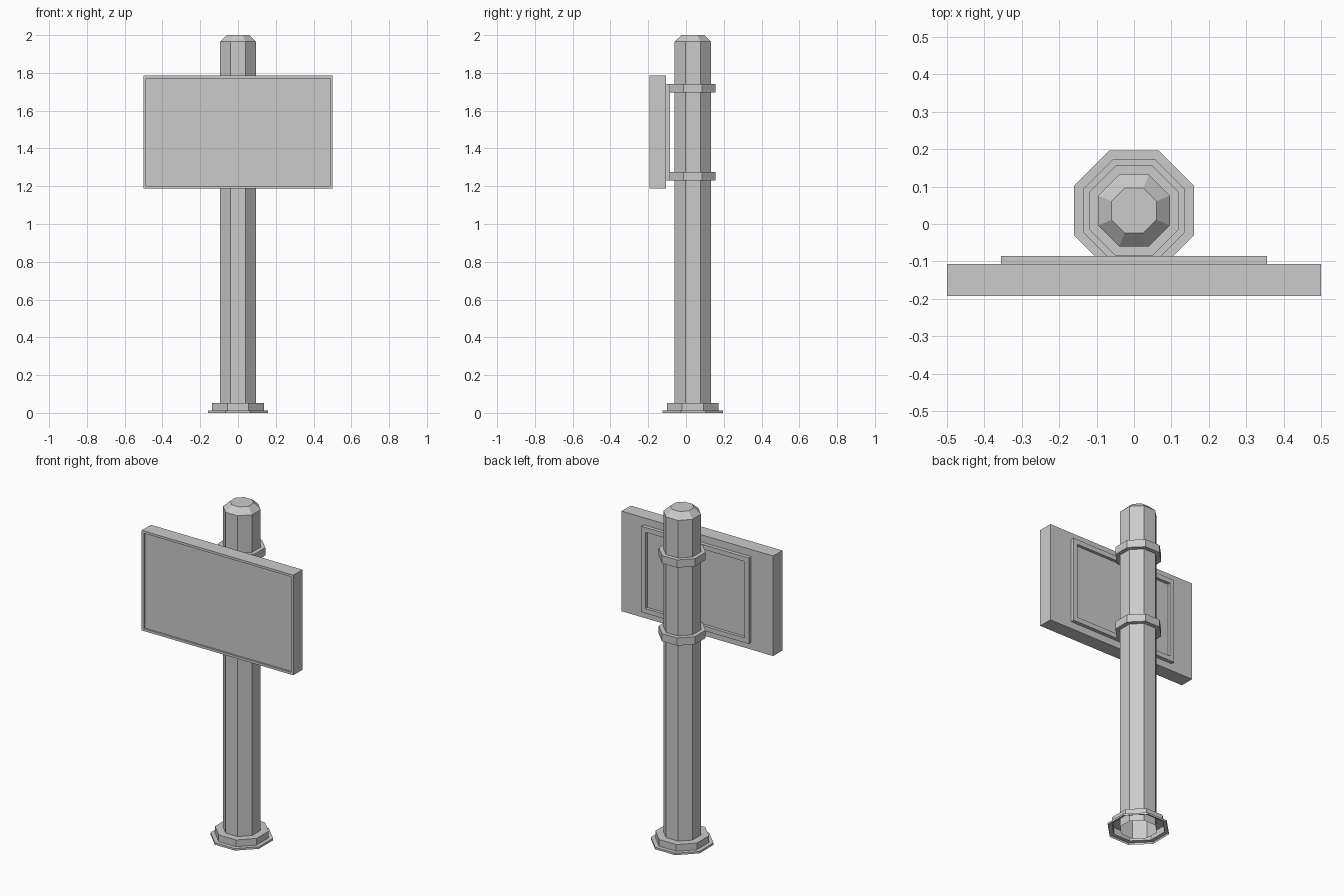
import bpy, bmesh
from math import cos, sin, pi

if "Cube" in bpy.data.objects:
    bpy.data.objects.remove(bpy.data.objects["Cube"])

POST_Y = 0.036


def finish(name, bm):
    mesh = bpy.data.meshes.new(name)
    bm.to_mesh(mesh)
    bm.free()
    obj = bpy.data.objects.new(name, mesh)
    bpy.context.collection.objects.link(obj)
    return obj


def octagon_lathe(name, profile, cap_top=False, closed=False):
    """Sweep (apothem, z) points, listed bottom to top, round the post axis."""
    bm = bmesh.new()
    rings = []
    for a, z in profile:
        r = a / cos(pi / 8)
        rings.append([bm.verts.new((r * cos(pi / 8 + i * pi / 4),
                                    POST_Y + r * sin(pi / 8 + i * pi / 4), z))
                      for i in range(8)])
    pairs = list(zip(rings, rings[1:]))
    if closed:
        pairs.append((rings[-1], rings[0]))
    for low, high in pairs:
        for i in range(8):
            j = (i + 1) % 8
            bm.faces.new((low[i], low[j], high[j], high[i]))
    if cap_top:
        bm.faces.new(rings[-1])
    return finish(name, bm)


def recessed_panel(name, half_x, y0, y1, z0, z1, side, border, depth):
    """Box whose front (side=-1) or back (side=1) face is inset and sunk."""
    bm = bmesh.new()
    bmesh.ops.create_cube(bm, size=1)
    for v in bm.verts:
        v.co = (v.co.x * 2 * half_x, y1 if v.co.y > 0 else y0,
                z1 if v.co.z > 0 else z0)
    bm.normal_update()
    face = next(f for f in bm.faces if f.normal.y * side > 0.9)
    bmesh.ops.inset_region(bm, faces=[face], thickness=border)
    # vertical step down to the sunken floor
    floor = bmesh.ops.extrude_discrete_faces(bm, faces=[face])["faces"][0]
    for v in floor.verts:
        v.co.y -= side * depth
    return finish(name, bm)


# Post with chamfered top
octagon_lathe("post", [(0.096, 0), (0.096, 1.965), (0.06, 2.0)], cap_top=True)

# Stepped foot, open underneath
octagon_lathe("base", [(0.16, 0), (0.16, 0.012), (0.137, 0.012),
                       (0.137, 0.052), (0.096, 0.052)])

# Clamps that hold the sign
for name, z in (("lower_clamp", 1.23), ("upper_clamp", 1.695)):
    octagon_lathe(name, [(0.095, z), (0.12, z), (0.12, z + 0.046),
                         (0.095, z + 0.046)], closed=True)

# Sign board and its rear mounting frame
recessed_panel("sign_board", 0.5, -0.193, -0.107, 1.188, 1.785, -1, 0.02, 0.01)
recessed_panel("mounting_frame", 0.355, -0.107, -0.085, 1.23, 1.742, 1, 0.04, 0.018)
